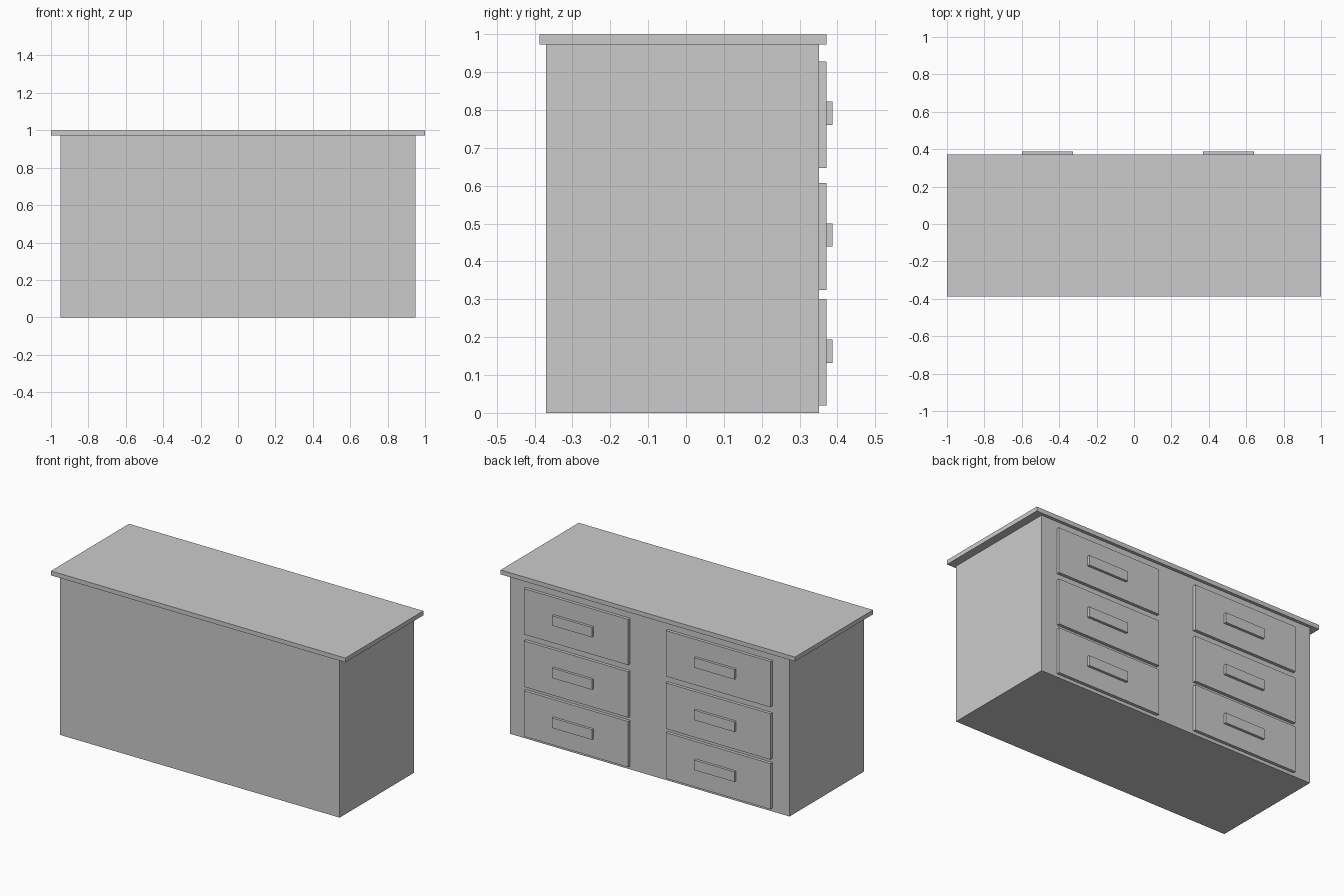
import bpy

if "Cube" in bpy.data.objects:
    bpy.data.objects.remove(bpy.data.objects["Cube"])


def box(name, x, y, z):
    """Axis-aligned box from (min, max) ranges."""
    bpy.ops.mesh.primitive_cube_add(
        size=1, location=[(a + b) / 2 for a, b in (x, y, z)])
    ob = bpy.context.object
    ob.name = name
    ob.scale = [b - a for a, b in (x, y, z)]
    bpy.ops.object.transform_apply(location=False, rotation=False, scale=True)
    return ob


# Carcass and overhanging top
box("cabinet_body", (-0.95, 0.95), (-0.37, 0.352), (0, 0.973))
box("countertop", (-1, 1), (-0.387, 0.371), (0.973, 1))

# Two columns of three drawers on the +y side, each with a bar handle
columns = {"left": ((0.133, 0.842), (0.368, 0.641)),
           "right": ((-0.833, -0.123), (-0.6, -0.326))}
rows = {"bottom": ((0.02, 0.301), (0.132, 0.194)),
        "middle": ((0.325, 0.607), (0.439, 0.5)),
        "top": ((0.647, 0.928), (0.761, 0.822))}
for side, (drawer_x, handle_x) in columns.items():
    for level, (drawer_z, handle_z) in rows.items():
        box(f"drawer_{level}_{side}", drawer_x, (0.352, 0.371), drawer_z)
        box(f"handle_{level}_{side}", handle_x, (0.371, 0.387), handle_z)
